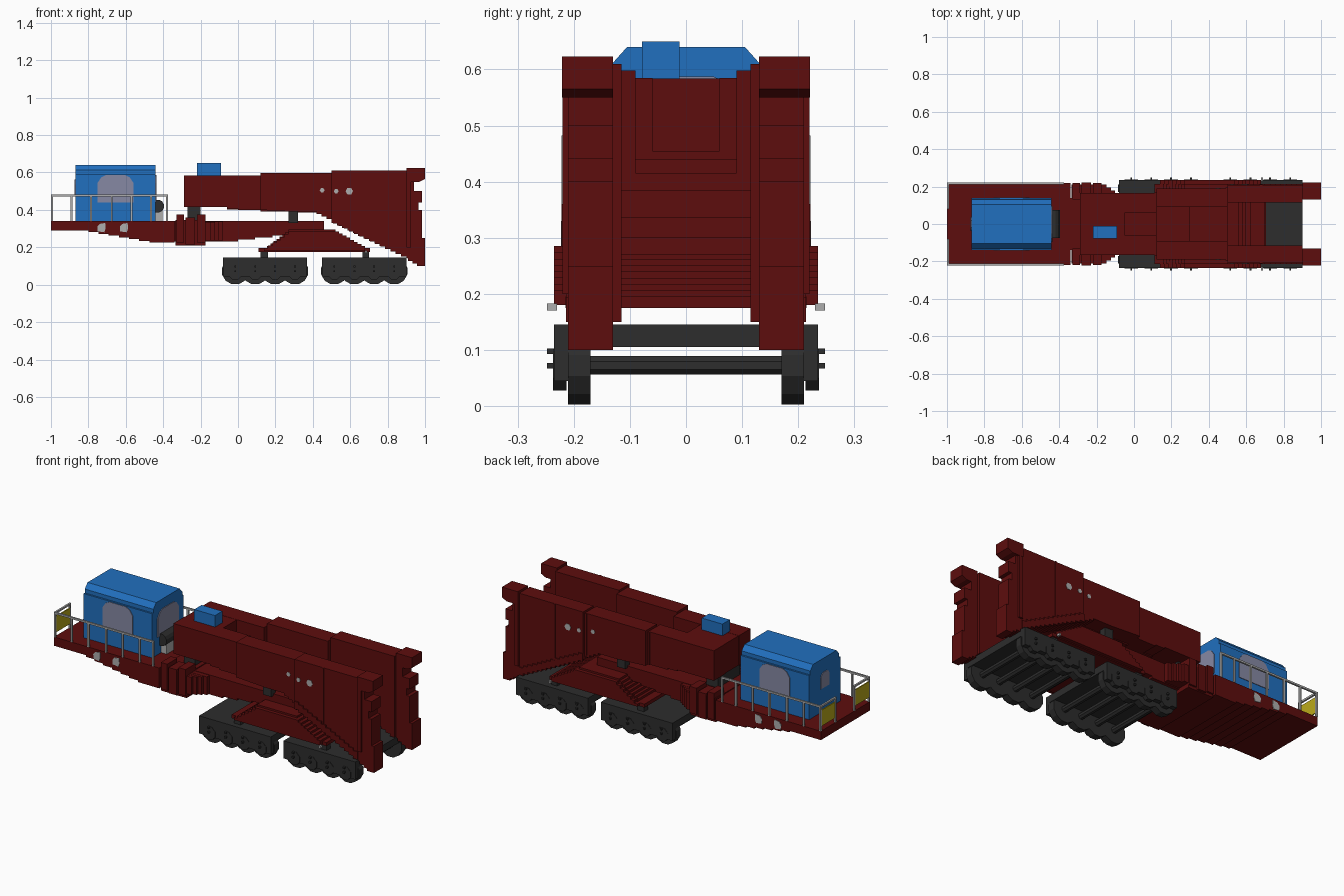
import bpy, bmesh, math
from mathutils import Matrix

if "Cube" in bpy.data.objects:
    bpy.data.objects.remove(bpy.data.objects["Cube"], do_unlink=True)


def material(name, rgb):
    m = bpy.data.materials.new(name)
    m.use_nodes = True
    m.diffuse_color = (*rgb, 1)
    b = m.node_tree.nodes["Principled BSDF"]
    b.inputs["Base Color"].default_value = (*rgb, 1)
    b.inputs["Roughness"].default_value = 0.8
    return m


RED = material("dark red", (0.11, 0.004, 0.004))
BLUE = material("blue", (0.015, 0.16, 0.52))
DARK = material("dark grey", (0.026, 0.026, 0.026))
GREY = material("light grey", (0.42, 0.42, 0.42))
GLASS = material("window grey", (0.24, 0.25, 0.37))
YELLOW = material("yellow", (0.50, 0.40, 0.01))


def finish(name, bm, mat):
    bmesh.ops.recalc_face_normals(bm, faces=bm.faces)
    me = bpy.data.meshes.new(name)
    bm.to_mesh(me)
    bm.free()
    me.materials.append(mat)
    ob = bpy.data.objects.new(name, me)
    bpy.context.collection.objects.link(ob)
    return ob


def boxes(name, mat, *spans):
    """One object from boxes given as (x0, x1, y0, y1, z0, z1)."""
    bm = bmesh.new()
    for x0, x1, y0, y1, z0, z1 in spans:
        m = Matrix.Translation(((x0 + x1) / 2, (y0 + y1) / 2, (z0 + z1) / 2))
        m = m @ Matrix.Diagonal((x1 - x0, y1 - y0, z1 - z0, 1))
        bmesh.ops.create_cube(bm, size=1, matrix=m)
    return finish(name, bm, mat)


def prism(name, mat, pts, a0, a1, axis="y"):
    """Extrude a profile: (x, z) along y, or (y, z) along x."""
    bm = bmesh.new()
    def put(u, v, a):
        return bm.verts.new((u, a, v) if axis == "y" else (a, u, v))
    lo = [put(u, v, a0) for u, v in pts]
    hi = [put(u, v, a1) for u, v in pts]
    n = len(pts)
    bm.faces.new(lo)
    bm.faces.new(hi[::-1])
    for i in range(n):
        bm.faces.new((lo[i], lo[(i + 1) % n], hi[(i + 1) % n], hi[i]))
    return finish(name, bm, mat)


def stair(p, q, n):
    """Stepped line from p to q: n treads, horizontal move first."""
    pts = [p]
    for i in range(1, n + 1):
        x = p[0] + (q[0] - p[0]) * i / n
        z = p[1] + (q[1] - p[1]) * i / n
        pts += [(x, pts[-1][1]), (x, z)]
    return pts


def cyl(bm, x, y, z, r, depth, sides=12):
    m = Matrix.Translation((x, y, z)) @ Matrix.Rotation(math.pi / 2, 4, "X")
    m = m @ Matrix.Rotation(math.pi / sides, 4, "Z")
    bmesh.ops.create_cone(bm, cap_ends=True, segments=sides, radius1=r, radius2=r,
                          depth=depth, matrix=m)


def sym(*spans):
    """Spans plus their mirror across y = 0."""
    return [s for x0, x1, y0, y1, z0, z1 in spans
            for s in ((x0, x1, y0, y1, z0, z1), (x0, x1, -y1, -y0, z0, z1))]


# Bogies: frame, wheels, axles, hub caps
for tag, cx in (("rear", 0.145), ("front", 0.675)):
    boxes(tag + "_bogie_frame", DARK, (cx - .225, cx + .225, -.235, .235, .105, .145),
          *sym((cx - .225, cx + .225, .205, .235, .045, .106)))
    bm = bmesh.new()
    for dx in (-.16, -.053, .053, .16):
        for s in (-1, 1):
            cyl(bm, cx + dx, s * .19, .0725, .0725, .04)
            cyl(bm, cx + dx, s * .225, .065, .04, .024, 8)
            for hz in (.072, .098):
                cyl(bm, cx + dx, s * .239, hz, .007, .018, 4)
        cyl(bm, cx + dx, 0, .0725, .018, .36, 8)
    finish(tag + "_bogie_wheels", bm, DARK)

# Bridge joining the bogies, with stepped ends
prism("bogie_bridge", RED, [(.11, .175), (.11, .195)] + stair((.14, .195), (.27, .295), 8)
      + stair((.50, .295), (.68, .195), 9)[0:] + [(.705, .195), (.705, .175)], -.215, .215)
for s in (-1, 1):
    prism("bridge_side_plate", RED, [(.14, .18)] + stair((.14, .195), (.27, .285), 6)
          + stair((.52, .285), (.68, .195), 8) + [(.68, .18)], s * .2, s * .235)
boxes("bogie_posts", DARK, *sym((.12, .16, .17, .205, .14, .18), (.665, .70, .17, .205, .14, .18)))
boxes("bridge_lamps", GREY, *sym((.68, .69, .23, .248, .17, .183)))

# Lower spine from the platform to the bridge
prism("lower_spine", RED, [(-.35, .34), (.46, .34), (.46, .29)]
      + stair((.46, .285), (.0, .23), 5) + [(-.35, .23)], -.14, .14)
boxes("spine_shoulders", RED, *[(-.18, -.08 - .022 * i, -y, y, .235, .338 - .001 * i)
                                for i, y in enumerate((.165, .18, .195, .21))])
boxes("hinge_blocks", RED, (-.335, -.175, -.21, .21, .21, .345),
      *sym((-.33, -.29, .13, .22, .225, .375), (-.28, -.23, .13, .222, .215, .36),
           (-.22, -.175, .13, .22, .225, .375)))
boxes("pivot_posts", DARK, (-.27, -.20, -.10, .10, .34, .415), (.27, .32, -.05, .05, .34, .40),
      *sym((.27, .32, .12, .16, .33, .40)))

# Platform with stepped underside
prism("platform", RED, [(-1, .29), (-1, .34), (-.34, .34), (-.34, .225)]
      + stair((-.42, .225), (-.80, .29), 7), -.22, .22)
for s in (-1, 1):
    for x in (-.73, -.61):
        prism("platform_badge", GREY,
              [(x - .02, .285), (x + .015, .28), (x + .022, .30), (x + .02, .33),
               (x - .01, .325), (x - .022, .31)], s * .219, s * .223)

# Cabin with a stepped roof
half = [(.14, .34), (.14, .59), (.13, .59), (.13, .612), (.105, .64)]
prism("cabin", BLUE, half + [(-y, z) for y, z in half[::-1]], -.87, -.44, "x")
arch = [(-.095, .44), (.095, .44), (.095, .545), (.075, .575), (.05, .587),
        (-.05, .587), (-.075, .575), (-.095, .545)]
for s in (-1, 1):
    prism("cabin_side_window", GLASS, [(u - .655, v) for u, v in arch], s * .139, s * .143)
prism("cabin_front_window", GLASS, arch, -.441, -.436, "x")
prism("cabin_rear_window", GLASS, [(u * .4, v * .6 + .21) for u, v in arch], -.874, -.869, "x")
boxes("engine_block", GREY, (-.44, -.405, -.06, .06, .34, .44))
bm = bmesh.new()
cyl(bm, -.43, 0, .42, .035, .15)
finish("engine_drum", bm, DARK)

# Railings and yellow end panels
rail = [(-1, -.375, .212, .222, .472, .482), (-1, -.99, .08, .222, .472, .482),
        (-1, -.99, .08, .09, .34, .475)]
rail += [(x - .005, x + .005, .212, .222, .34, .475)
         for x in (-.995, -.89, -.785, -.675, -.57, -.465, -.38)]
boxes("railings", GREY, *sym(*rail))
boxes("end_panels", YELLOW, *sym((-.998, -.992, .09, .212, .365, .455)))

# Twin upper girders, widening toward the front in stepped sections
for s in (-1, 1):
    side = "left_" if s > 0 else "right_"
    prism(side + "girder_rear", RED, [(-.29, .585), (.12, .585), (.12, .40)]
          + stair((.06, .40), (-.06, .415), 2) + [(-.29, .415)], s * .06, s * .165)
    prism(side + "girder_middle", RED, [(.12, .40), (.12, .598), (.50, .598), (.50, .345)]
          + stair((.50, .35), (.42, .39), 3) + [(.30, .39)], s * .09, s * .19)
    prism(side + "girder_front", RED, [(.50, .345), (.50, .61), (.90, .61), (.90, .15)]
          + stair((.90, .15), (.51, .34), 14)[1:-1], s * .115, s * .208)
    # End frame with hooked top arm and foot
    prism(side + "end_frame", RED, [(.90, .145), (.90, .55), (.94, .55), (.94, .50), (.985, .50),
          (.985, .44), (.965, .44), (.965, .40), (.985, .40), (.985, .25), (1, .25), (1, .10)]
          + stair((.98, .10), (.91, .14), 3)[1:], s * .13, s * .21)
    prism(side + "top_arm", RED, [(.90, .55), (.90, .623), (1, .623), (1, .565),
          (.97, .55)], s * .13, s * .221)
    boxes(side + "end_flange", RED, *[(.90, .925, *sorted((s * .20, s * .22)), .20, .56)])
    # Sloping flange on the girder side
    prism(side + "slope_flange", RED, stair((.50, .375), (.90, .18), 14)
          + stair((.90, .15), (.50, .345), 14), s * .205, s * .214)
    # Joint ribs
    boxes(side + "ribs", RED, *[(x - .006, x + .006, *sorted((s * y, s * (y + .006))), z0, z1)
                                for x, y, z0, z1 in ((.115, .163, .40, .585), (.495, .188, .36, .598),
                                                     (.68, .206, .27, .61))])
    # Small pale side plates
    for x, z, r in ((.595, .50, .02), (.525, .50, .013), (.45, .505, .013)):
        y = .207 if x > .5 else .189
        prism(side + "marker_plate", GREY,
              [(x + r * math.cos(a * math.pi / 3), z + r * math.sin(a * math.pi / 3))
               for a in range(6)], s * y, s * (y + .003))

# End block, trough floor and deck between the girders
boxes("girder_end_block", RED, (-.288, -.05, -.07, .07, .417, .584))
boxes("trough_floor", RED, (-.06, .12, -.07, .07, .402, .455), (.12, .30, -.095, .095, .392, .44),
      (.30, .50, -.10, .10, .385, .415))
boxes("cross_members", RED, (.50, .56, -.12, .12, .335, .385), (.62, .70, -.12, .12, .27, .30))

# Blue equipment box on top
boxes("equipment_box", BLUE, (-.22, -.09, -.078, -.012, .58, .65))
